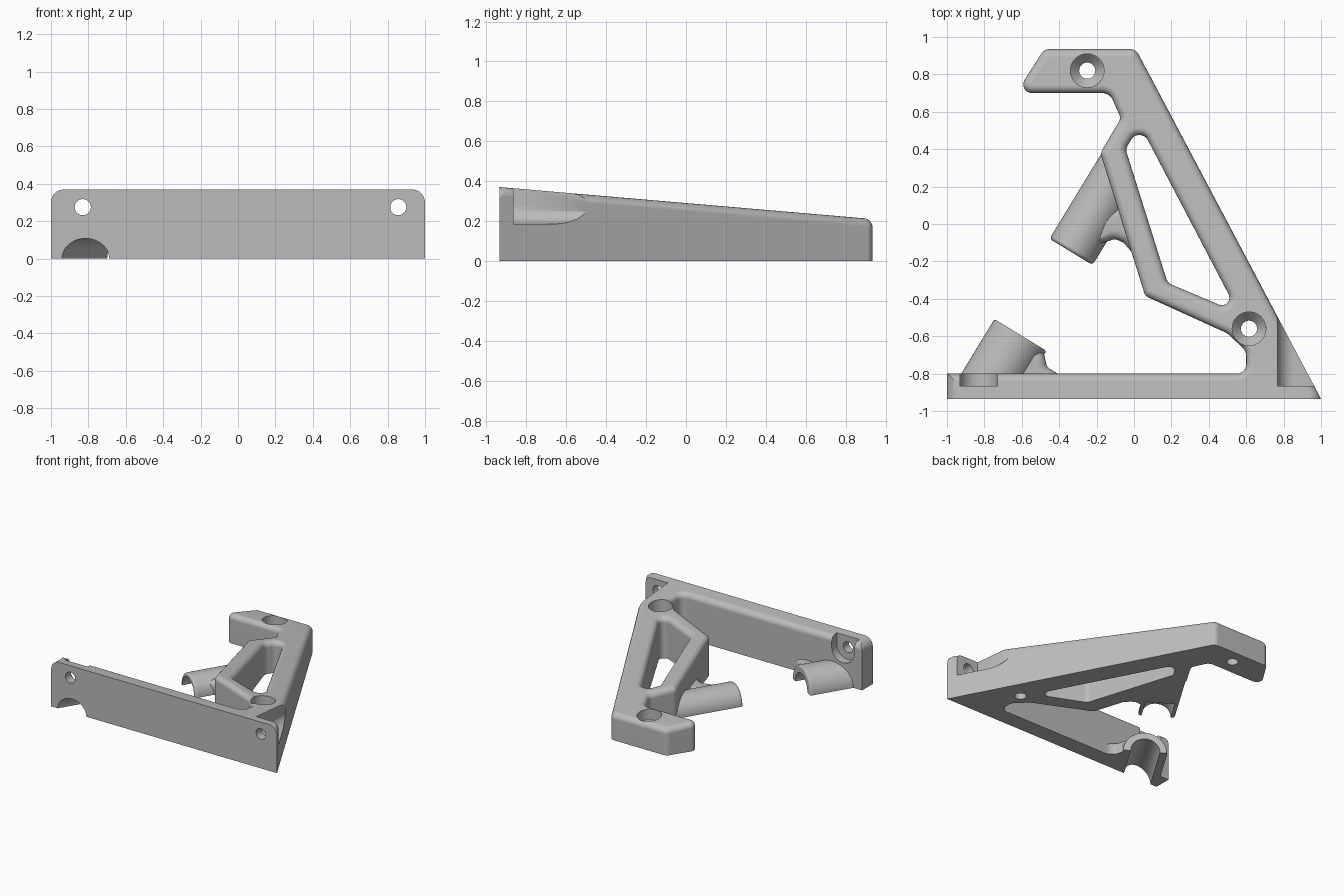
import bpy, bmesh, math
from mathutils import Vector, Matrix

if "Cube" in bpy.data.objects:
    bpy.data.objects.remove(bpy.data.objects["Cube"], do_unlink=True)

grey = bpy.data.materials.new("plain grey")
grey.use_nodes = True
grey.diffuse_color = (0.5, 0.5, 0.5, 1)
grey.node_tree.nodes["Principled BSDF"].inputs["Base Color"].default_value = (0.5, 0.5, 0.5, 1)


def make(name, bm):
    bmesh.ops.recalc_face_normals(bm, faces=bm.faces)
    mesh = bpy.data.meshes.new(name)
    bm.to_mesh(mesh)
    bm.free()
    mesh.materials.append(grey)
    ob = bpy.data.objects.new(name, mesh)
    bpy.context.collection.objects.link(ob)
    return ob


def rounded(points, steps=6):
    """Replace each corner (x, y, radius) with an arc."""
    out = []
    for i, (x, y, r) in enumerate(points):
        p = Vector((x, y))
        if r == 0:
            out.append(p)
            continue
        u = (Vector(points[i - 1][:2]) - p).normalized()
        v = (Vector(points[(i + 1) % len(points)][:2]) - p).normalized()
        half = u.angle(v) / 2
        centre = p + (u + v).normalized() * r / math.sin(half)
        a = p + u * r / math.tan(half) - centre
        b = p + v * r / math.tan(half) - centre
        sweep = math.atan2(a.x * b.y - a.y * b.x, a.dot(b))
        out += [centre + Matrix.Rotation(sweep * k / steps, 2) @ a for k in range(steps + 1)]
    return out


def shrink(loop, d):
    """Offset a loop to its left by d."""
    out = []
    for i, p in enumerate(loop):
        a = (p - loop[i - 1]).normalized()
        b = (loop[(i + 1) % len(loop)] - p).normalized()
        na, nb = Vector((-a.y, a.x)), Vector((-b.y, b.x))
        out.append(p + (na + nb) * d / (1 + na.dot(nb)))
    return out


def slab(loops, bottom, top, edge, steps=5):
    """Extrude loops (body on their left) up to top(y), with a rounded upper edge."""
    bm = bmesh.new()
    low, high = [], []
    for points in loops:
        loop = rounded(points)
        rings = [[bm.verts.new((p.x, p.y, bottom)) for p in loop]]
        for k in range(steps + 1 if edge else 1):
            a = k / steps * math.pi / 2
            ring = shrink(loop, edge * (1 - math.cos(a)))
            drop = edge * (1 - math.sin(a))
            rings.append([bm.verts.new((p.x, p.y, top(p.y) - drop)) for p in ring])
        n = len(loop)
        for r0, r1 in zip(rings, rings[1:]):
            for i in range(n):
                bm.faces.new((r0[i - 1], r0[i], r1[i], r1[i - 1]))
        for ring, store in ((rings[0], low), (rings[-1], high)):
            store += [bm.edges.get((ring[i - 1], ring[i])) for i in range(n)]
    for edges in (low, high):
        bmesh.ops.triangle_fill(bm, edges=edges, use_beauty=True, normal=(0, 0, 1))
    return bm


def rod(p0, p1, r0, r1=None, miter=None, soft=0):
    """Round bar from p0 to p1; the far end may be cut on a plane, the near rim softened."""
    p0, p1 = Vector(p0), Vector(p1)
    axis = (p1 - p0).normalized()
    bm = bmesh.new()
    place = Matrix.Translation((p0 + p1) / 2) @ axis.to_track_quat('Z', 'Y').to_matrix().to_4x4()
    bmesh.ops.create_cone(bm, cap_ends=True, segments=48, radius1=r0, radius2=r1 or r0,
                          depth=(p1 - p0).length, matrix=place)
    near = [v for v in bm.verts if (v.co - p0).dot(axis) < 0.0001]
    if miter:
        n, c = Vector(miter[0]), miter[1]
        for v in bm.verts:
            if v not in near:
                v.co += axis * (c - n.dot(v.co)) / n.dot(axis)
    if soft:
        rim = [e for e in bm.edges if all(v in near for v in e.verts)]
        bmesh.ops.bevel(bm, geom=rim, offset=soft, segments=4, profile=0.5, affect='EDGES')
    return make("helper", bm)


def box(lo, hi):
    lo, hi = Vector(lo), Vector(hi)
    bm = bmesh.new()
    bmesh.ops.create_cube(bm, size=1, matrix=Matrix.Translation((lo + hi) / 2) @ Matrix.Diagonal((*(hi - lo), 1)))
    return make("helper", bm)


def combine(target, tool, operation):
    tool.hide_render = True
    mod = target.modifiers.new("combine", 'BOOLEAN')
    mod.operation, mod.object, mod.solver = operation, tool, 'EXACT'
    bpy.context.view_layer.objects.active = target
    bpy.ops.object.modifier_apply(modifier=mod.name)
    bpy.data.objects.remove(tool, do_unlink=True)


# Bracket body: hook, diagonal arm and wall around a long window, with a sloping top
outline = [(-1.05, -1.035, 0), (1.053, -1.035, 0), (0.01, 0.935, 0.05), (-0.48, 0.935, 0.05),
           (-0.63, 0.70, 0.046), (-0.13, 0.70, 0.06), (-0.07, 0.565, 0.04), (-0.18, 0.38, 0.05),
           (0.06, -0.385, 0.046), (0.50, -0.585, 0.06), (0.60, -0.68, 0.06), (0.60, -0.80, 0.05),
           (-1.05, -0.80, 0)]
window = [(-0.045, 0.40, 0.05), (0, 0.475, 0.045), (0.06, 0.475, 0.045),
          (0.558, -0.475, 0.04), (0.18, -0.315, 0.05)]
bracket = make("bracket", slab([outline, window], -0.05, lambda y: 0.37 - (y + 0.935) * 0.0856, 0.042))

# Two half sleeves on one slanted axis
start, along = Vector((-0.815, -0.935, 0)), Vector((0.52, 0.854, 0)).normalized()


def on_axis(t):
    return start + along * t


combine(bracket, rod(on_axis(0.92), on_axis(1.4), 0.135, miter=((1, 0.3117, 0), 0.0112), soft=0.02), 'UNION')
combine(bracket, rod(on_axis(0.40), on_axis(0.1), 0.163, miter=((0, 1, 0), -0.87), soft=0.012), 'UNION')

# Fillets blending the sleeves into the arm and the wall
arm_fillet = [(-0.20, -0.11, 0), (-0.10, -0.08, 0.04), (-0.055, -0.10, 0.04), (0.03, -0.20, 0),
              (0.07, -0.07, 0), (-0.05, 0.1, 0), (-0.2, 0.05, 0)]
wall_fillet = [(-0.66, -0.92, 0), (-0.39, -0.92, 0), (-0.40, -0.805, 0), (-0.465, -0.765, 0.04),
               (-0.48, -0.70, 0), (-0.53, -0.66, 0), (-0.66, -0.66, 0)]
for shape in (arm_fillet, wall_fillet):
    combine(bracket, make("helper", slab([shape], -0.04, lambda y: 0.11, 0.05)), 'UNION')
for t0, t1 in ((-0.2, 0.5), (0.85, 1.12)):
    combine(bracket, rod(on_axis(t0), on_axis(t1), 0.108), 'DIFFERENCE')

# Countersunk vertical screw holes
for x, y in ((-0.25, 0.82), (0.615, -0.56)):
    for z0, z1, r0, r1 in ((-0.1, 0.5, 0.043, 0.043), (0.09, 0.1401, 0.043, 0.09), (0.14, 0.5, 0.09, 0.09)):
        combine(bracket, rod((x, y, z0), (x, y, z1), r0, r1), 'DIFFERENCE')

# Wall screw holes with open-topped pockets behind
for x, r, outer, back in ((-0.83, 0.1, -0.73, -0.7), (0.857, 0.09, 1.1, -0.4)):
    combine(bracket, rod((x, -1.1, 0.275), (x, -0.7, 0.275), 0.043), 'DIFFERENCE')
    combine(bracket, rod((x, -0.865, 0.275), (x, back, 0.275), r), 'DIFFERENCE')
    combine(bracket, box((x - r, -0.865, 0.275), (outer, back, 0.5)), 'DIFFERENCE')
combine(bracket, box((0.857, -0.865, 0.185), (1.1, -0.4, 0.5)), 'DIFFERENCE')

# Trim to the flat base, the flat front and the rounded wall corners
trim = [(-1, 0, 0), (1, 0, 0), (1, 0.37, 0.07), (-1, 0.37, 0.07)]
bm = slab([trim], -1.2, lambda y: 0.935, 0)
bmesh.ops.rotate(bm, verts=bm.verts, matrix=Matrix.Rotation(math.pi / 2, 3, 'X'))
combine(bracket, make("helper", bm), 'INTERSECT')

bpy.ops.object.select_all(action='DESELECT')
bracket.select_set(True)
bpy.context.view_layer.objects.active = bracket
bpy.ops.object.shade_smooth_by_angle(angle=math.radians(32))
mod = bracket.modifiers.new("even shading", 'WEIGHTED_NORMAL')
mod.keep_sharp = True
